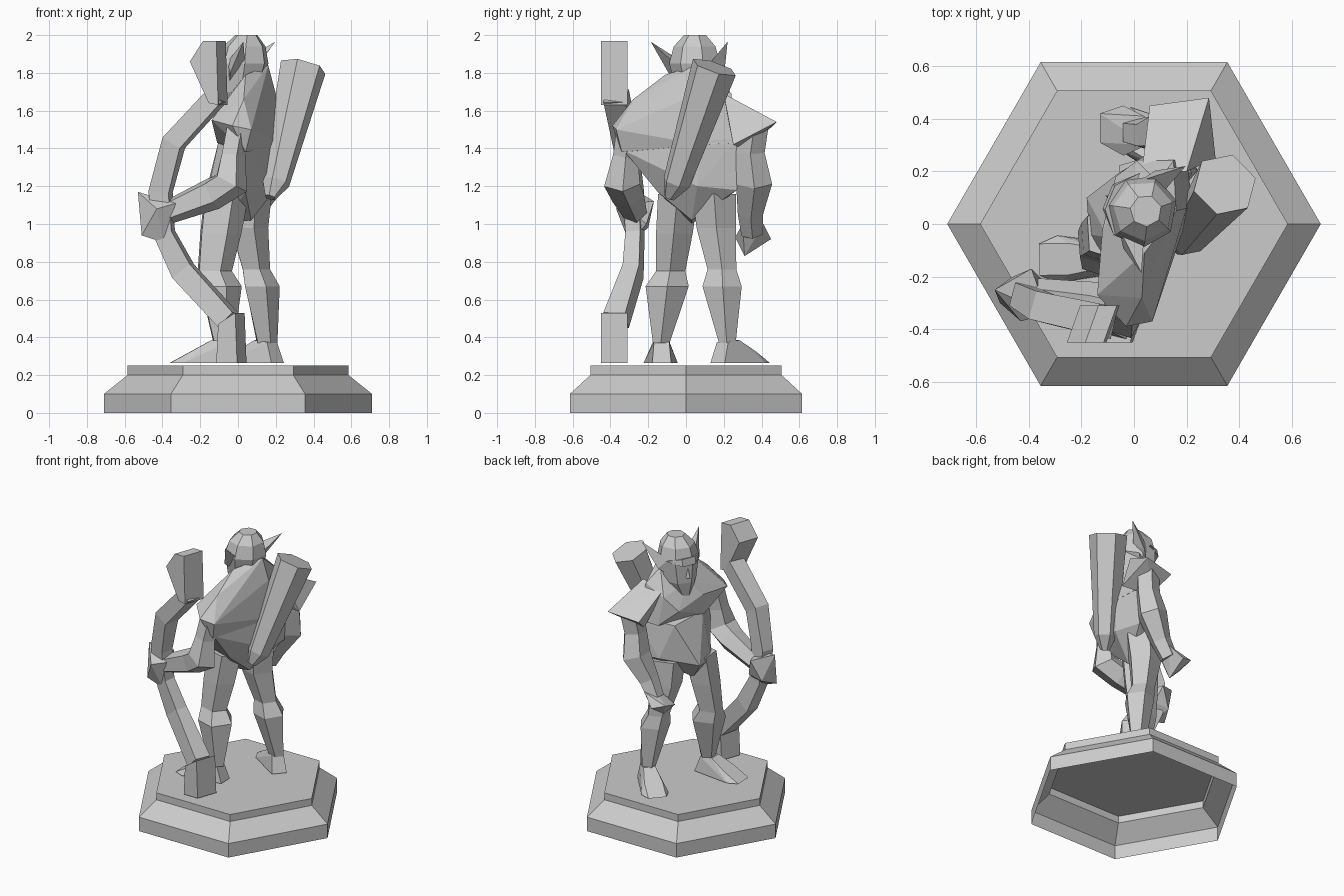
import bpy, bmesh, math
from mathutils import Vector

cube = bpy.data.objects.get("Cube")
if cube:
    bpy.data.objects.remove(cube, do_unlink=True)

stone = bpy.data.materials.new("stone_grey")
stone.use_nodes = True
grey = (0.6, 0.6, 0.6, 1)
stone.diffuse_color = grey
for node in stone.node_tree.nodes:
    if node.type == 'BSDF_PRINCIPLED':
        node.inputs["Base Color"].default_value = grey

UP = Vector((0, 0, 1))
SHOULDER_AXIS = Vector((0.3, 0.95, 0)).normalized()


def finish(name, bm):
    """Turn a bmesh into a flat shaded object with the shared material."""
    bmesh.ops.recalc_face_normals(bm, faces=bm.faces[:])
    mesh = bpy.data.meshes.new(name)
    bm.to_mesh(mesh)
    bm.free()
    mesh.materials.append(stone)
    obj = bpy.data.objects.new(name, mesh)
    bpy.context.scene.collection.objects.link(obj)
    return obj


def loft(name, rings, sides=6, level=False, side=SHOULDER_AXIS,
         phase=0.0, cap_start=True, cap_end=True):
    """Skin rings (x, y, z, half width, half depth) placed along a path."""
    bm = bmesh.new()
    centres = [Vector(ring[:3]) for ring in rings]
    last = len(rings) - 1
    loops = []
    for i, ring in enumerate(rings):
        if level:
            tangent = UP
        else:
            tangent = (centres[min(i + 1, last)] - centres[max(i - 1, 0)]).normalized()
        depth_axis = tangent.cross(side).normalized()
        width_axis = depth_axis.cross(tangent).normalized()
        width, depth = ring[3], ring[-1]
        loop = []
        for k in range(sides):
            angle = phase + math.tau * k / sides
            offset = (width_axis * width * math.cos(angle)
                      + depth_axis * depth * math.sin(angle))
            loop.append(bm.verts.new(centres[i] + offset))
        loops.append(loop)
    for lower, upper in zip(loops, loops[1:]):
        for k in range(sides):
            n = (k + 1) % sides
            bm.faces.new((lower[k], lower[n], upper[n], upper[k]))
    if cap_start:
        bm.faces.new(loops[0])
    if cap_end:
        bm.faces.new(loops[-1])
    return finish(name, bm)


def hull(name, points):
    """Faceted lump around a handful of corner points."""
    bm = bmesh.new()
    verts = [bm.verts.new(point) for point in points]
    bmesh.ops.convex_hull(bm, input=verts)
    loose = [v for v in bm.verts if not v.link_faces]
    bmesh.ops.delete(bm, geom=loose, context='VERTS')
    return finish(name, bm)


def foot(name, ankle, forward):
    """Wedge foot: narrow heel, high ankle and splayed toes."""
    origin = Vector((ankle[0], ankle[1], 0.265))
    forward = Vector(forward).normalized()
    across = UP.cross(forward)
    profile = [(-0.08, 0.05, 0), (-0.04, 0.04, 0.11), (0.05, 0.04, 0.12),
               (0.16, 0.06, 0.06), (0.2, 0.09, 0), (0.27, 0.06, 0)]
    points = []
    for along, half, height in profile:
        for sign in (-1, 1):
            points.append(origin + forward * along + across * half * sign + UP * height)
    hull(name, points)


def bow_tip(name, outline):
    """Blocky bow end: an x, z outline given depth, the rear set further out."""
    hull(name, [(x + shift, y, z) for x, z in outline
                for y, shift in ((-0.45, -0.025), (-0.31, 0.025))])


# Hexagonal plinth, open underneath
plinth = [(0, 0, 0, 0.71), (0, 0, 0.1, 0.71), (0, 0, 0.2, 0.585), (0, 0, 0.25, 0.585)]
loft("plinth", plinth, level=True, side=Vector((1, 0, 0)), cap_start=False)

# Hunched chest and back, wide at the left shoulder
hull("chest", [
    (0.16, 0.05, 1.84), (0.04, -0.11, 1.79), (0.09, 0.16, 1.79), (-0.05, 0.05, 1.68),
    (0.2, 0.06, 1.69), (0.03, -0.28, 1.66), (0.15, 0.24, 1.69), (0.01, 0.24, 1.62),
    (-0.14, -0.27, 1.55), (0.07, -0.37, 1.5), (-0.03, -0.39, 1.52), (0.04, -0.34, 1.38),
    (-0.12, -0.02, 1.58), (-0.11, -0.05, 1.43), (-0.07, 0.18, 1.52), (0.04, 0.26, 1.42),
    (0.22, 0.08, 1.42), (0.2, 0.27, 1.43)])

# Belly and back tapering to the crotch
hull("abdomen", [
    (0.22, 0.08, 1.44), (0.2, 0.27, 1.45), (0.04, -0.33, 1.39), (-0.1, -0.05, 1.45),
    (-0.05, 0.2, 1.42), (0.21, 0.06, 1.2), (0.18, 0.27, 1.18), (0.04, 0.25, 1.18),
    (0.04, -0.15, 1.17), (-0.11, -0.08, 1.25), (-0.18, 0.1, 1.13), (-0.17, -0.04, 1.12),
    (0.07, 0.03, 1.02), (-0.08, 0.03, 1.0)])

# Right shoulder plate
hull("right_shoulder", [
    (0.06, 0.45, 1.51), (0.285, 0.48, 1.54), (0.31, 0.25, 1.42),
    (0.03, 0.2, 1.67), (0.12, 0.3, 1.4), (0.2, 0.2, 1.69)])

# Head with brow, nose and swept ears
head_axis = Vector((0.38, 0.92, 0)).normalized()
loft("head", [
    (-0.03, 0.07, 1.6, 0.05, 0.05),
    (0.01, 0.06, 1.7, 0.11, 0.11),
    (0.03, 0.05, 1.85, 0.14, 0.135),
    (0.035, 0.05, 1.94, 0.115, 0.115),
    (0.045, 0.05, 2.0, 0.06, 0.06),
], sides=7, level=True, side=head_axis)

face = UP.cross(head_axis)
middle = Vector((0.02, 0.055, 0))


def on_face(along, across, height):
    return middle + face * along + head_axis * across + UP * height


hull("brow", [on_face(a, s * w, z) for s in (-1, 1)
              for a, w, z in ((0.13, 0.05, 1.83), (0.12, 0.05, 1.88), (0.05, 0.13, 1.86))])
hull("nose", [on_face(0.1, 0, 1.84), on_face(0.14, 0, 1.74),
              on_face(0.08, 0.03, 1.73), on_face(0.08, -0.03, 1.73)])
for label, sign in (("left", -1), ("right", 1)):
    hull(label + "_ear", [
        on_face(0.03, sign * 0.1, 1.75), on_face(0.04, sign * 0.1, 1.86),
        on_face(-0.06, sign * 0.1, 1.85), on_face(0.0, sign * 0.16, 1.8),
        on_face(-0.1, sign * 0.22, 1.965)])

# Arms
loft("left_arm", [
    (0, -0.3, 1.52, 0.07), (-0.03, -0.32, 1.36, 0.07), (-0.04, -0.34, 1.22, 0.1),
    (-0.14, -0.31, 1.16, 0.09), (-0.38, -0.27, 1.06, 0.065)], sides=5)
loft("right_arm", [
    (0.19, 0.36, 1.52, 0.08), (0.17, 0.34, 1.38, 0.08), (0.15, 0.36, 1.22, 0.1),
    (0.06, 0.34, 1.06, 0.07), (0, 0.35, 0.95, 0.06)], sides=5)

# Fists
hull("left_hand", [
    (-0.53, -0.25, 1.17), (-0.33, -0.34, 1.11), (-0.35, -0.21, 1.0), (-0.39, -0.3, 0.9),
    (-0.51, -0.3, 0.94), (-0.43, -0.37, 1.08), (-0.39, -0.17, 1.12), (-0.46, -0.2, 0.98)])
hull("right_hand", [
    (0.05, 0.3, 1.0), (0.04, 0.41, 1.0), (-0.04, 0.45, 0.92), (-0.13, 0.42, 0.95),
    (-0.13, 0.31, 0.92), (-0.04, 0.26, 0.93), (-0.04, 0.31, 0.83)])

# Legs and feet
loft("left_leg", [
    (-0.07, -0.04, 1.16, 0.11, 0.13), (-0.1, -0.06, 0.95, 0.1, 0.12),
    (-0.13, -0.08, 0.75, 0.08, 0.1), (-0.1, -0.1, 0.67, 0.12, 0.12),
    (-0.08, -0.13, 0.37, 0.045, 0.06)], sides=5, level=True)
loft("right_leg", [
    (0.05, 0.15, 1.16, 0.12, 0.13), (0.05, 0.16, 0.98, 0.11, 0.11),
    (0.09, 0.19, 0.76, 0.08, 0.08), (0.12, 0.19, 0.67, 0.11, 0.1),
    (0.15, 0.22, 0.37, 0.045, 0.06)], sides=5, level=True)
foot("left_foot", (-0.09, -0.13), (-1, -0.02, 0))
foot("right_foot", (0.15, 0.22), (-0.75, 0.66, 0))

# Bow: square limbs between blocky tips
bow_path = [
    (-0.11, -0.37, 1.68, 0.06, 0.05), (-0.34, -0.32, 1.43, 0.055, 0.055),
    (-0.41, -0.28, 1.17, 0.045, 0.055), (-0.39, -0.27, 0.95, 0.04, 0.05),
    (-0.29, -0.28, 0.75, 0.045, 0.06), (-0.05, -0.37, 0.49, 0.06, 0.055)]
corner = math.sqrt(2)
loft("bow_limbs", [(x, y, z, w * corner, d * corner) for x, y, z, w, d in bow_path],
     sides=4, side=Vector((0.25, 0.97, 0)), phase=math.pi / 4)
bow_tip("bow_upper_tip", [(-0.16, 1.97), (-0.09, 1.97), (-0.23, 1.86),
                          (-0.08, 1.63), (-0.13, 1.64)])
bow_tip("bow_lower_tip", [(-0.09, 0.265), (0.02, 0.265), (0.01, 0.53), (-0.08, 0.47)])

# Quiver slung across the back
loft("quiver", [
    (0.17, -0.09, 1.14, 0.03), (0.2, -0.05, 1.22, 0.075), (0.345, 0.15, 1.83, 0.125)])
